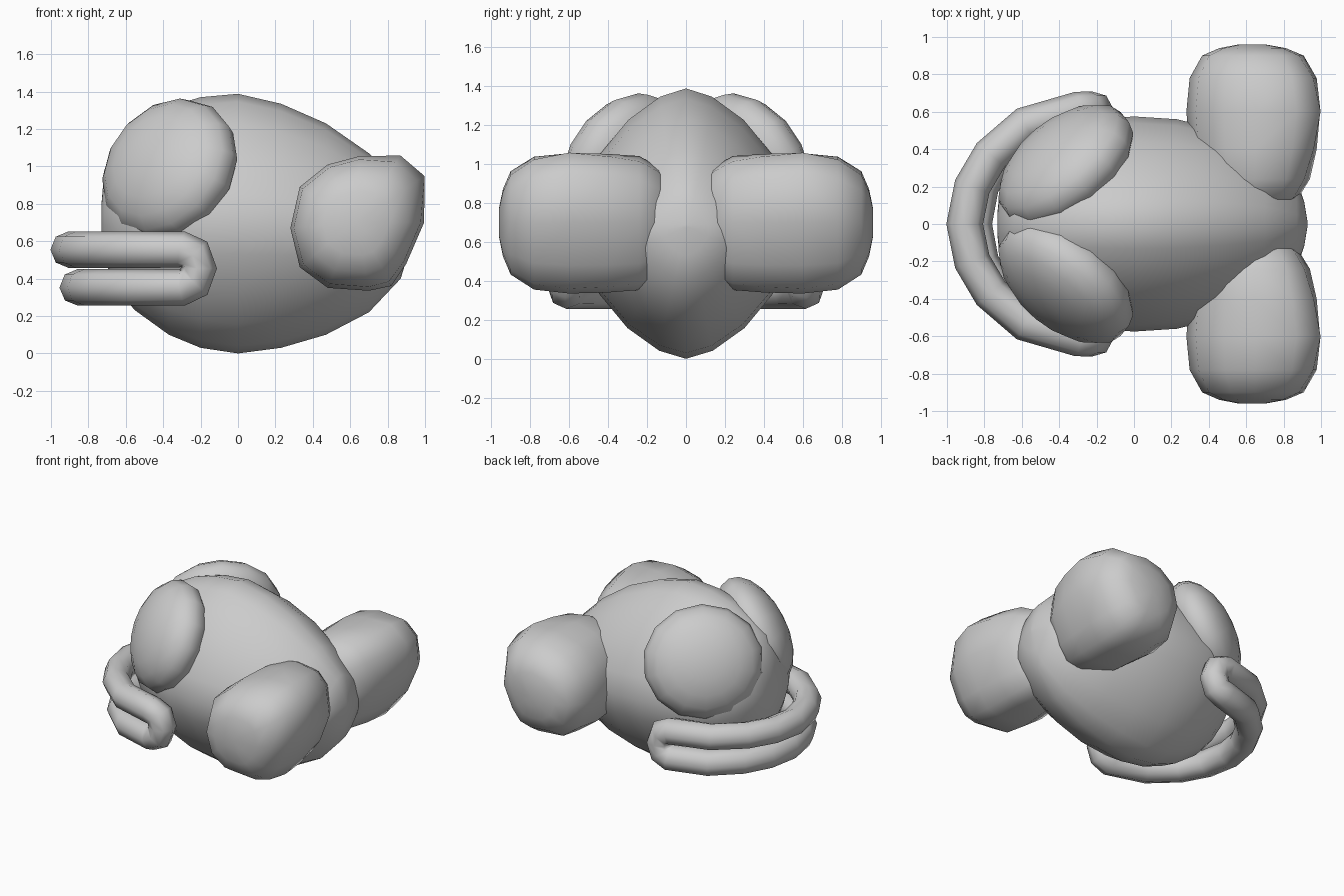
import bpy, bmesh, math
from mathutils import Matrix, Vector

if "Cube" in bpy.data.objects:
    bpy.data.objects.remove(bpy.data.objects["Cube"])


def loft(name, rings):
    """Skin a list of equal-length rings, with closed ends."""
    bm = bmesh.new()
    loops = [[bm.verts.new(p) for p in r] for r in rings]
    n = len(loops[0])
    for a, b in zip(loops, loops[1:]):
        for i in range(n):
            j = (i + 1) % n
            bm.faces.new((a[i], a[j], b[j], b[i]))
    for end in (loops[0], loops[-1]):
        mid = sum((v.co for v in end), Vector()) / n
        c = bm.verts.new(mid)
        for i in range(n):
            bm.faces.new((end[i], end[(i + 1) % n], c))
    return finish(name, bm)


def finish(name, bm):
    bmesh.ops.recalc_face_normals(bm, faces=bm.faces)
    for f in bm.faces:
        f.smooth = True
    me = bpy.data.meshes.new(name)
    bm.to_mesh(me)
    bm.free()
    ob = bpy.data.objects.new(name, me)
    bpy.context.collection.objects.link(ob)
    return ob


def power(v, e):
    return math.copysign(abs(v) ** e, v)


# Body: sections along x (x, top, bottom, half width), ridged top and bottom
sections = [
    (-0.73, 0.80, 0.64, 0.06), (-0.715, 0.98, 0.50, 0.22),
    (-0.64, 1.14, 0.33, 0.34), (-0.55, 1.22, 0.23, 0.43),
    (-0.37, 1.32, 0.10, 0.52), (-0.20, 1.37, 0.03, 0.56),
    (0.0, 1.388, 0.0, 0.575), (0.23, 1.335, 0.03, 0.56),
    (0.47, 1.23, 0.10, 0.50), (0.70, 1.07, 0.22, 0.40),
    (0.87, 0.90, 0.40, 0.235), (0.91, 0.79, 0.53, 0.12), (0.928, 0.69, 0.67, 0.01)]
N = 20
rings = []
for x, top, bot, w in sections:
    zc, h = (top + bot) / 2, (top - bot) / 2
    ring = []
    for i in range(N):
        t = 2 * math.pi * i / N
        e = 2 / 1.6 if math.cos(t) > 0 else 2 / 1.64
        ring.append((x, w * power(math.sin(t), e), zc + h * power(math.cos(t), e)))
    rings.append(ring)
loft("body", rings)

# Side lobes: one xz outline scaled along y (y, x scale, z scale), corners rounding off
outline = [(0.28, 0.67), (0.33, 0.89), (0.48, 1.01), (0.65, 1.055), (0.87, 1.06),
           (1.0, 0.95), (0.995, 0.70), (0.90, 0.48), (0.82, 0.36), (0.70, 0.335),
           (0.48, 0.35), (0.33, 0.46)]
steps = [(0.10, 0.5, 0.6), (0.14, 0.68, 0.8), (0.24, 0.85, 0.96), (0.40, 0.95, 0.99),
         (0.60, 1.0, 1.0), (0.78, 0.95, 0.95), (0.90, 0.76, 0.74), (0.94, 0.5, 0.48),
         (0.96, 0.2, 0.2)]
cx, cz = 0.63, 0.70


def lobe_ring(y, sx, sz, side):
    r = min(1, abs(y - 0.58) / 0.36) * 0.6
    ring = []
    for x, z in outline:
        d = math.hypot(x - cx, z - cz)
        k = min(1, 0.365 / d) ** r
        ring.append((cx + (x - cx) * k * sx, side * y, cz + (z - cz) * k * sz))
    return ring


for side, label in ((1, "back"), (-1, "front")):
    loft("side_lobe_" + label, [lobe_ring(*s, side) for s in steps])

    # Eyes: flattened balls with the pole facing outwards and a little up
    bm = bmesh.new()
    bmesh.ops.create_uvsphere(bm, u_segments=14, v_segments=10, radius=1)
    across = Vector((0.77, 0.64 * side, 0))
    axis = Vector((-0.64, 0.77 * side, 0.42)).normalized()
    turn = Matrix((across, axis.cross(across), axis)).transposed().to_4x4()
    bm.transform(Matrix.Translation((-0.365, 0.31 * side, 0.985)) @ turn
                 @ Matrix.Diagonal((0.42, 0.40, 0.22, 1)))
    finish("eye_" + label, bm)

# Lips: a closed tube, upper and lower arcs joined at the mouth corners
arc = [(-0.905, 0.0), (-0.865, 0.20), (-0.765, 0.37), (-0.58, 0.53), (-0.30, 0.61)]
corner = [(-0.235, 0.61, 0.53), (-0.21, 0.61, 0.455), (-0.235, 0.61, 0.38)]
upper = [(x, y, 0.555) for x, y in arc]
lower = [(-0.30 + (x + 0.30) * 0.92, y, 0.353) for x, y in arc[::-1]]
half = upper + corner + lower
path = half + [(x, -y, z) for x, y, z in half[-2:0:-1]]
cu = bpy.data.curves.new("lips", 'CURVE')
cu.dimensions = '3D'
cu.bevel_depth = 0.098
cu.bevel_resolution = 2
sp = cu.splines.new('POLY')
sp.points.add(len(path) - 1)
for p, co in zip(sp.points, path):
    p.co = (*co, 1)
sp.use_cyclic_u = True
sp.use_smooth = True
lips = bpy.data.objects.new("lips", cu)
bpy.context.collection.objects.link(lips)
bpy.context.view_layer.objects.active = lips
lips.select_set(True)
bpy.ops.object.convert(target='MESH')
